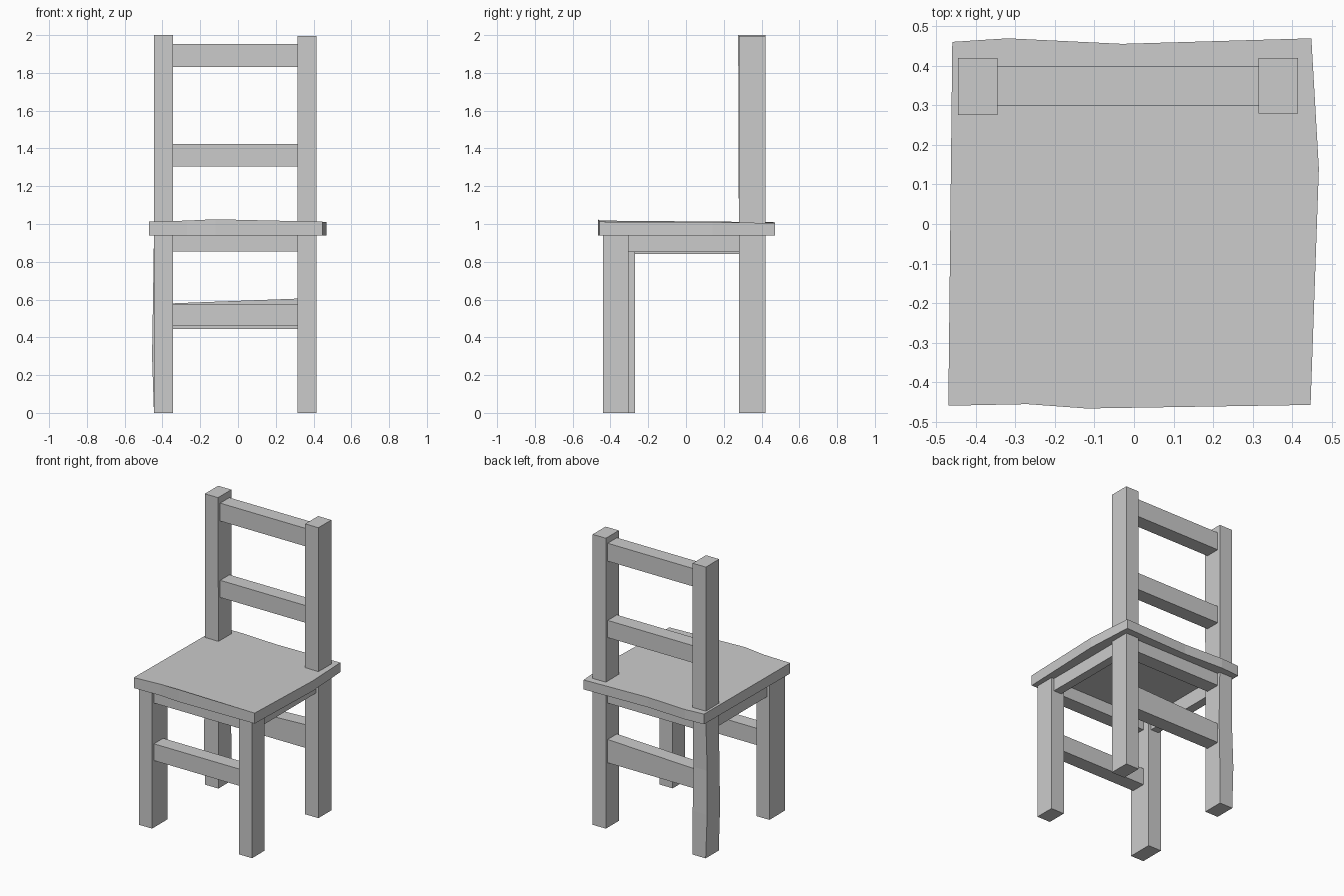
import bpy, bmesh

if "Cube" in bpy.data.objects:
    bpy.data.objects.remove(bpy.data.objects["Cube"])


def loft(name, rings):
    """Closed solid from a stack of matching point rings, bottom to top."""
    bm = bmesh.new()
    loops = [[bm.verts.new(p) for p in ring] for ring in rings]
    n = len(loops[0])
    bm.faces.new(loops[0][::-1])
    bm.faces.new(loops[-1])
    for lo, hi in zip(loops, loops[1:]):
        for i in range(n):
            j = (i + 1) % n
            bm.faces.new((lo[i], lo[j], hi[j], hi[i]))
    bmesh.ops.recalc_face_normals(bm, faces=bm.faces)
    mesh = bpy.data.meshes.new(name)
    bm.to_mesh(mesh)
    bm.free()
    obj = bpy.data.objects.new(name, mesh)
    bpy.context.collection.objects.link(obj)


def rect(z, x, y):
    return [(x[0], y[0], z), (x[1], y[0], z), (x[1], y[1], z), (x[0], y[1], z)]


def box(name, x, y, z):
    loft(name, [rect(z[0], x, y), rect(z[1], x, y)])


LEFT, RIGHT = (-0.445, -0.345), (0.315, 0.415)
SPAN = (-0.345, 0.315)
BACK, FRONT = (0.28, 0.42), (-0.44, -0.305)
SEAT_Z = 0.94

# Seat board with an uneven, hand-cut outline
outline = [(-0.47, -0.46, 1.012), (-0.27, -0.456, 1.018), (-0.12, -0.467, 1.025),
           (0.447, -0.458, 1.012), (0.468, 0.14, 1.01), (0.449, 0.47, 1.005),
           (-0.03, 0.456, 1.008), (-0.32, 0.47, 1.008), (-0.46, 0.461, 1.01)]
loft("seat", [[(x, y, SEAT_Z) for x, y, z in outline], outline])

# Back posts run from floor to top; the left one is bowed below the seat
box("back_post_right", RIGHT, BACK, (0, 1.995))
loft("back_post_left", [
    rect(0, (-0.445, -0.345), (0.28, 0.422)),
    rect(0.3, (-0.455, -0.345), (0.28, 0.42)),
    rect(0.6, (-0.45, -0.345), (0.28, 0.413)),
    rect(SEAT_Z, LEFT, BACK),
    rect(2.0, LEFT, (0.276, 0.42))])

# Front legs
box("front_leg_right", RIGHT, FRONT, (0, SEAT_Z))
box("front_leg_left", LEFT, (-0.44, -0.27), (0, SEAT_Z))

# Backrest rails
RAIL_Y = (0.30, 0.40)
box("top_rail", SPAN, RAIL_Y, (1.83, 1.953))
box("middle_rail", SPAN, RAIL_Y, (1.305, 1.423))

# Aprons under the seat
FRONT_Y = (-0.42, -0.32)
box("front_apron", SPAN, FRONT_Y, (0.855, SEAT_Z))
box("back_apron", SPAN, RAIL_Y, (0.855, SEAT_Z))
box("left_apron", (-0.425, -0.365), (-0.27, 0.28), (0.84, SEAT_Z))
box("right_apron", (0.335, 0.395), (-0.305, 0.28), (0.853, SEAT_Z))

# Stretchers between the legs; the back one rises to the right
box("front_stretcher", SPAN, FRONT_Y, (0.46, 0.575))
x0, x1 = SPAN
y0, y1 = RAIL_Y
loft("back_stretcher", [
    rect(0.445, SPAN, RAIL_Y),
    [(x0, y0, 0.58), (x1, y0, 0.605), (x1, y1, 0.605), (x0, y1, 0.58)]])
